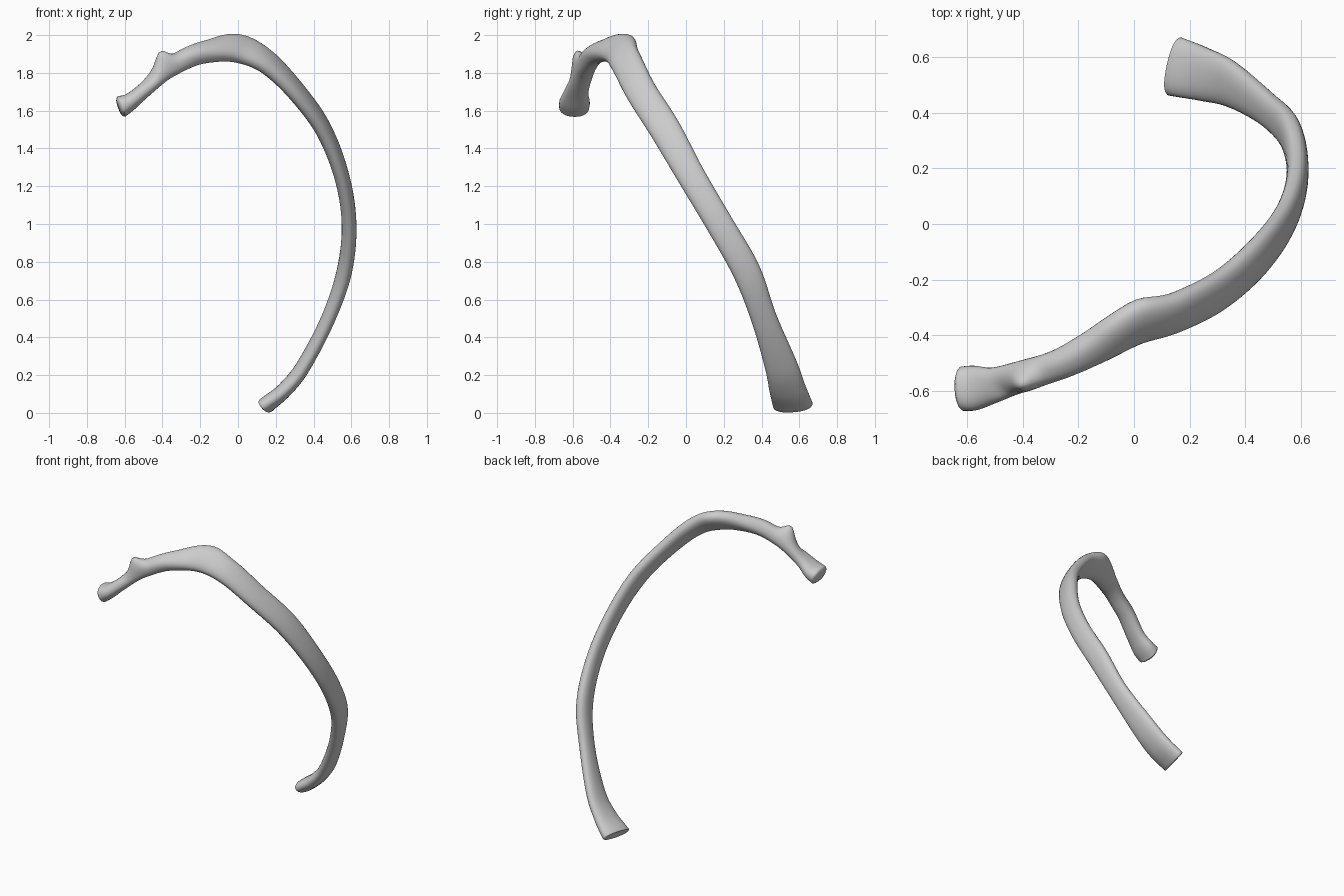
import bpy, bmesh, math
from mathutils import Vector

if "Cube" in bpy.data.objects:
    bpy.data.objects.remove(bpy.data.objects["Cube"])

SIDES, STEPS = 32, 7

# Stations from head to free end:
# centre x,y,z | width direction y,z | half width, half thickness
STATIONS = [
    (-.617, -.592, 1.622, 1, 0, .080, .058),
    (-.570, -.589, 1.648, 1, 0, .080, .046),
    (-.500, -.578, 1.706, 1, .1, .063, .040),
    (-.400, -.546, 1.797, 1, .3, .056, .046),
    (-.270, -.505, 1.878, .9, .5, .054, .053),
    (-.150, -.446, 1.915, .8, .6, .066, .052),
    (.000, -.363, 1.928, .7, .7, .090, .050),
    (.150, -.318, 1.860, .75, .65, .085, .047),
    (.310, -.237, 1.700, .85, .55, .082, .043),
    (.453, -.110, 1.500, .87, .5, .082, .041),
    (.550, .030, 1.250, .87, .5, .074, .039),
    (.588, .178, 1.000, .87, .5, .072, .039),
    (.563, .320, .750, .89, .45, .074, .040),
    (.478, .413, .500, .94, .34, .068, .037),
    (.348, .503, .250, .96, .2, .086, .038),
    (.250, .538, .125, .98, .05, .097, .041),
    (.148, .566, .040, 1, -.1, .107, .044),
]


def spline(p0, p1, p2, p3, t):
    """Catmull-Rom blend of whole stations."""
    return [.5 * (2*b + (c-a)*t + (2*a-5*b+4*c-d)*t*t + (3*b-a-3*c+d)*t**3)
            for a, b, c, d in zip(p0, p1, p2, p3)]


def extend(a, b):
    return [2*x - y for x, y in zip(a, b)]


pts = [extend(STATIONS[0], STATIONS[1]), *STATIONS, extend(STATIONS[-1], STATIONS[-2])]
samples = [spline(*pts[i:i+4], k / STEPS)
           for i in range(len(STATIONS) - 1) for k in range(STEPS)]
samples.append(list(STATIONS[-1]))

bm = bmesh.new()
rings = []


def add_ring(centre, wide, thin, hw, ht):
    ring = []
    for k in range(SIDES):
        a = math.tau * k / SIDES
        c, s = math.cos(a), math.sin(a)
        u = math.copysign(abs(c) ** .88, c)
        v = math.copysign(abs(s) ** .88, s)
        ring.append(bm.verts.new(centre + wide * hw * u + thin * ht * v))
    rings.append(ring)


# Shaft and neck with rounded head and nearly flat free end
last = len(samples) - 1
for i, s in enumerate(samples):
    c = Vector(s[:3])
    t = (Vector(samples[min(i+1, last)][:3]) - Vector(samples[max(i-1, 0)][:3])).normalized()
    if i < 4:
        t = t.lerp(Vector((.96, .05, .28)), .7 * (1 - i / 4)).normalized()
    w = Vector((0, s[3], s[4]))
    w = (w - t * w.dot(t)).normalized()
    n = t.cross(w)
    if i == 0:
        for f, push in ((.35, .018), (.7, .015), (.9, .008)):
            add_ring(c - t * push, w, n, s[5] * f, s[6] * f)
    add_ring(c, w, n, s[5], s[6])
    if i == last:
        for f, push in ((.96, .006), (.88, .007), (.4, .002)):
            add_ring(c + t * push, w, n, s[5] * f, s[6] * f)

for r0, r1 in zip(rings, rings[1:]):
    for k in range(SIDES):
        j = (k + 1) % SIDES
        bm.faces.new((r0[k], r0[j], r1[j], r1[k]))
bm.faces.new(rings[0])
bm.faces.new(rings[-1])


def bump(centre, direction, radius, height):
    """Soft local swelling (or dent with a negative height)."""
    centre, direction = Vector(centre), Vector(direction).normalized()
    for v in bm.verts:
        v.co += direction * height * math.exp(-((v.co - centre).length / radius) ** 2)


# Tubercle behind the neck, dent under it, and the upper crest at the angle
bump((-.395, -.565, 1.85), (-.25, -.25, 1), .050, .068)
bump((-.47, -.60, 1.77), (.3, .4, -.7), .035, .010)
bump((.02, -.30, 1.97), (0, .8, .2), .07, .012)

bmesh.ops.recalc_face_normals(bm, faces=bm.faces)
mesh = bpy.data.meshes.new("rib_bone")
bm.to_mesh(mesh)
bm.free()
rib = bpy.data.objects.new("rib_bone", mesh)
bpy.context.collection.objects.link(rib)
bpy.context.view_layer.objects.active = rib
rib.select_set(True)
bpy.ops.object.shade_smooth_by_angle(angle=math.radians(50))
